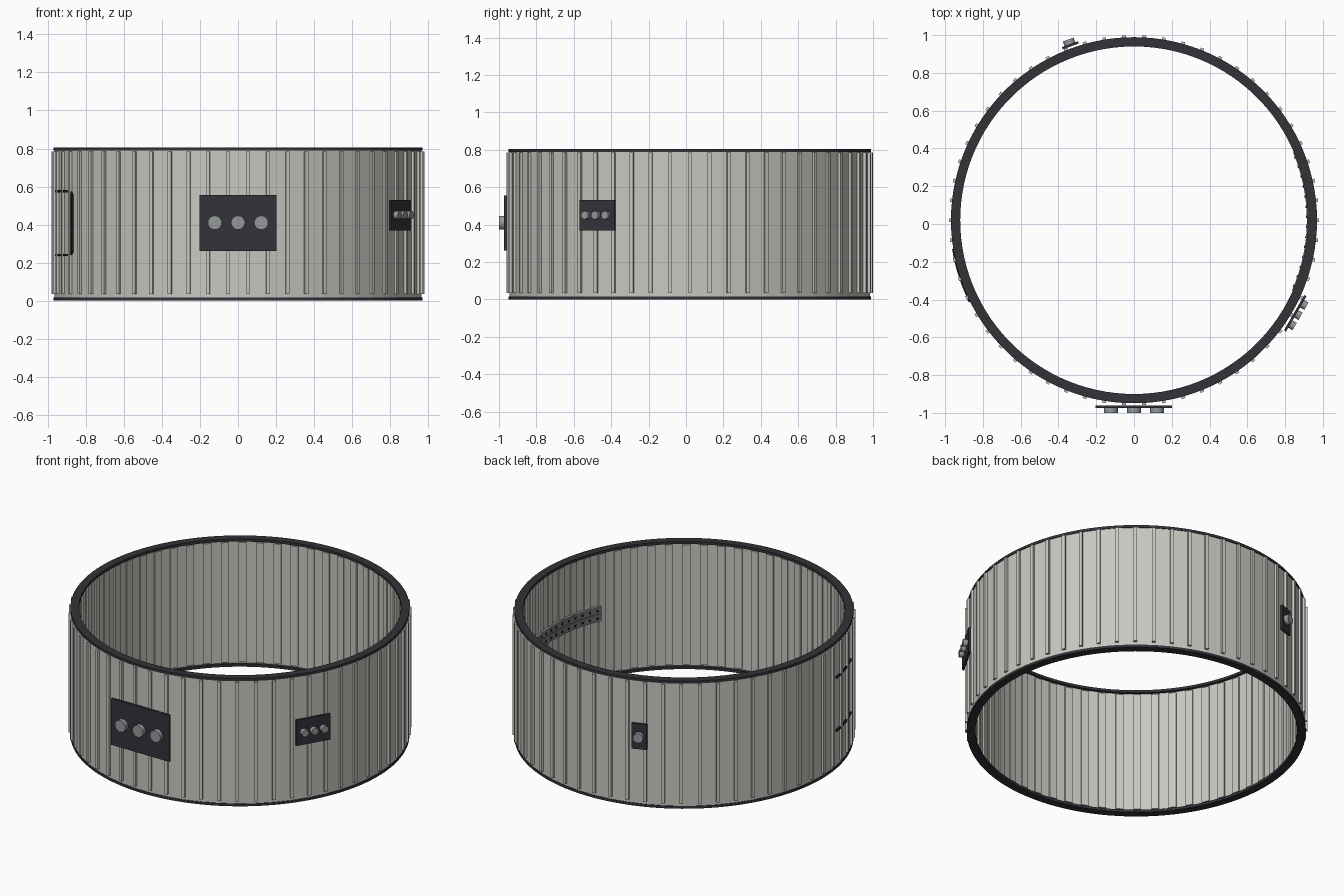
import bpy, bmesh, math
from mathutils import Matrix, Vector

if "Cube" in bpy.data.objects:
    bpy.data.objects.remove(bpy.data.objects["Cube"])

CY = 0.02          # ring centre in y
N = 58             # number of wall staves
STEP = 2 * math.pi / N


def mat(name, r, g, b):
    m = bpy.data.materials.new(name)
    m.diffuse_color = (r, g, b, 1)
    m.use_nodes = True
    m.node_tree.nodes["Principled BSDF"].inputs["Base Color"].default_value = m.diffuse_color
    return m


WALL = mat("warm_light_grey", 0.58, 0.57, 0.53)
DARK = mat("charcoal", 0.034, 0.032, 0.040)
KNOB = mat("mid_grey", 0.30, 0.32, 0.33)
STRIP = mat("steel_grey", 0.20, 0.21, 0.22)
BLACK = mat("black", 0.012, 0.012, 0.014)


def finish(bm, name, material, smooth=False):
    bmesh.ops.recalc_face_normals(bm, faces=bm.faces)
    me = bpy.data.meshes.new(name)
    bm.to_mesh(me)
    bm.free()
    me.materials.append(material)
    ob = bpy.data.objects.new(name, me)
    bpy.context.collection.objects.link(ob)
    if smooth:
        bpy.context.view_layer.objects.active = ob
        ob.select_set(True)
        bpy.ops.object.shade_smooth_by_angle(angle=math.radians(35))
        ob.select_set(False)
    return ob


def band(bm, r0, r1, z0, z1, a0=0.0, a1=2 * math.pi, n=N):
    """Curved bar with a rectangular section; closes up over a full turn."""
    full = a1 - a0 > 6.28
    rows = []
    for i in range(n if full else n + 1):
        a = a0 + (a1 - a0) * i / n
        rows.append([bm.verts.new((r * math.cos(a), CY + r * math.sin(a), z))
                     for r, z in ((r0, z0), (r1, z0), (r1, z1), (r0, z1))])
    for i in range(n):
        p, q = rows[i], rows[(i + 1) % len(rows)]
        for k in range(4):
            bm.faces.new((p[k], p[(k + 1) % 4], q[(k + 1) % 4], q[k]))
    if not full:
        bm.faces.new(rows[0])
        bm.faces.new(rows[-1])


def frame(angle, r, z):
    """Local x points outward, y along the wall, z up."""
    return Matrix.Translation((0, CY, 0)) @ Matrix.Rotation(angle, 4, 'Z') @ Matrix.Translation((r, 0, z))


def box(bm, angle, r0, r1, width, z0, z1):
    m = frame(angle, (r0 + r1) / 2, (z0 + z1) / 2)
    bmesh.ops.create_cube(bm, size=1, matrix=m @ Matrix.Diagonal((r1 - r0, width, z1 - z0, 1)))


# faceted wall
bm = bmesh.new()
band(bm, 0.938, 0.966, 0.012, 0.793)
finish(bm, "wall", WALL)

# narrow battens outside, wider ribs inside
bm = bmesh.new()
for i in range(N):
    box(bm, i * STEP, 0.955, 0.980, 0.020, 0.035, 0.785)
finish(bm, "outer_battens", WALL)
bm = bmesh.new()
for i in range(N):
    box(bm, i * STEP, 0.928, 0.945, 0.045, 0.025, 0.780)
finish(bm, "inner_ribs", WALL)

# rims
for name, z0, z1 in (("bottom_rim", 0.0, 0.016), ("top_rim", 0.789, 0.805)):
    bm = bmesh.new()
    band(bm, 0.920, 0.969, z0, z1, n=2 * N)
    finish(bm, name, DARK, True)


# control panels with round knobs
def panel(name, angle, r, width, z0, z1, knob_z, knob_r, depth, offsets):
    a = math.radians(angle)
    bm = bmesh.new()
    box(bm, a, r, r + 0.013, width, z0, z1)
    finish(bm, name + "_panel", DARK)
    bm = bmesh.new()
    for o in offsets:
        m = frame(a, r + 0.013 + depth / 2, knob_z) @ Matrix.Translation((0, o, 0))
        bmesh.ops.create_cone(bm, cap_ends=True, segments=16, radius1=knob_r, radius2=knob_r,
                              depth=depth, matrix=m @ Matrix.Rotation(math.pi / 2, 4, 'Y'))
    finish(bm, name + "_knobs", KNOB, True)


panel("front", -90, 0.981, 0.405, 0.262, 0.555, 0.41, 0.037, 0.026, (-0.122, 0, 0.122))
panel("right", -30, 0.979, 0.215, 0.368, 0.530, 0.45, 0.022, 0.026, (-0.062, 0, 0.062))
panel("back", 110, 0.979, 0.090, 0.370, 0.530, 0.45, 0.030, 0.026, (0,))

# hatch outline on the left side
bm = bmesh.new()
h0, h1 = math.radians(189), math.radians(205)
for z in (0.240, 0.575):
    band(bm, 0.955, 0.975, z - 0.006, z + 0.006, h0, h1, 6)
box(bm, math.radians(206), 0.955, 0.977, 0.011, 0.262, 0.553)
for z0, z1 in ((0.240, 0.262), (0.575, 0.553)):     # cut corners
    mid = (z0 + z1) / 2
    m = frame(math.radians(205.5), 0.966, mid)
    tilt = Matrix.Rotation(math.radians(52 if z1 > z0 else -52), 4, 'X')
    bmesh.ops.create_cube(bm, size=1, matrix=m @ tilt @ Matrix.Diagonal((0.02, 0.032, 0.011, 1)))
finish(bm, "hatch_outline", BLACK)

# double rail on the inside of the right wall, with small dark studs
s0, s1 = math.radians(-24), math.radians(23)
bm = bmesh.new()
for z in (0.388, 0.436):
    band(bm, 0.915, 0.936, z - 0.021, z + 0.021, s0, s1, 16)
finish(bm, "inner_rail", STRIP)
bm = bmesh.new()
for i in range(14):
    a = s0 + (s1 - s0) * (i + 0.5) / 14
    for z in (0.388, 0.436):
        box(bm, a, 0.911, 0.918, 0.014, z - 0.006, z + 0.006)
finish(bm, "inner_rail_studs", BLACK)
